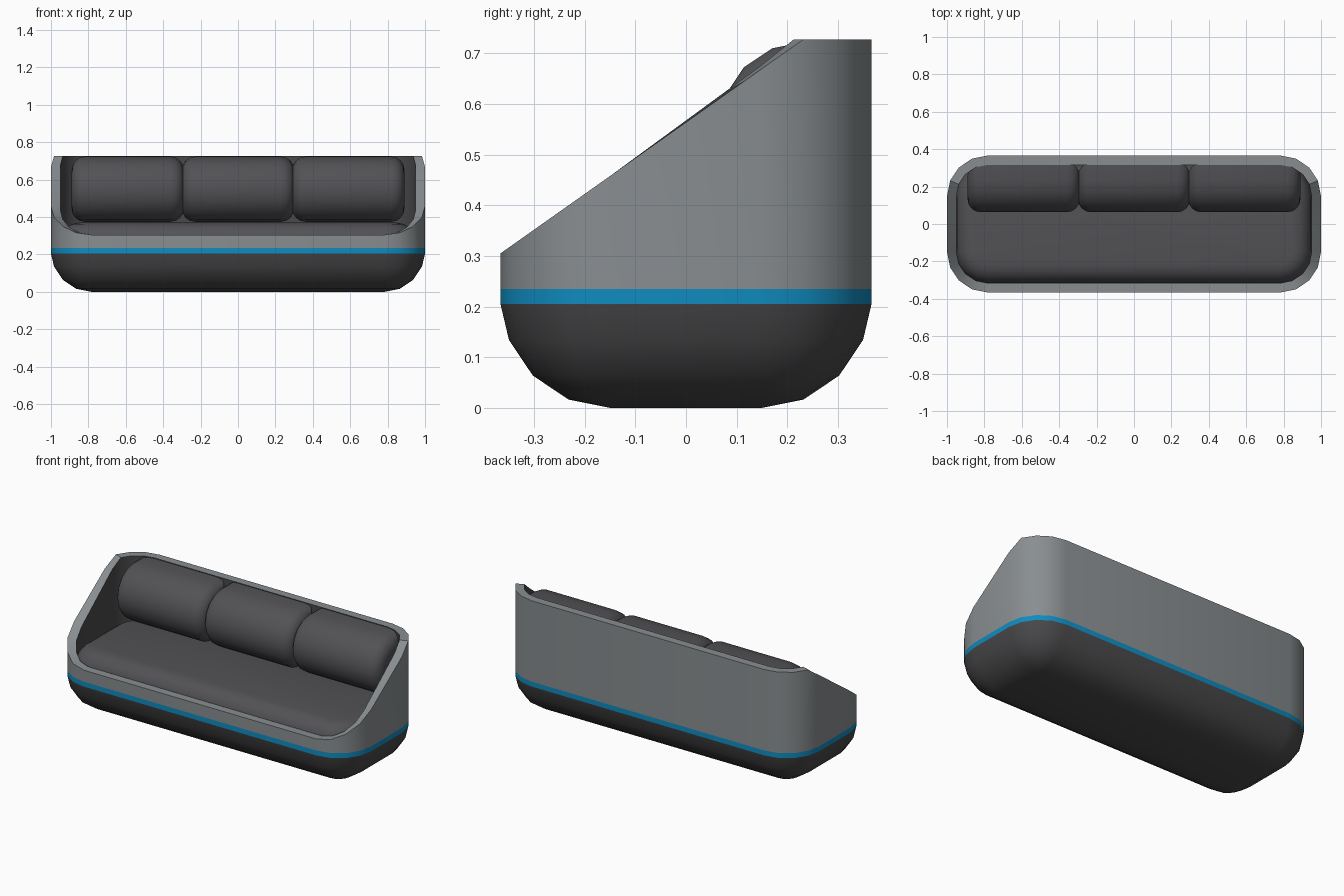
import bpy, bmesh, math

if "Cube" in bpy.data.objects:
    bpy.data.objects.remove(bpy.data.objects["Cube"])

def mat(name, rgb):
    m = bpy.data.materials.new(name)
    m.diffuse_color = (*rgb, 1)
    m.use_nodes = True
    m.node_tree.nodes["Principled BSDF"].inputs["Base Color"].default_value = m.diffuse_color
    return m

GREY = mat("grey shell", (0.25, 0.27, 0.28))
BLUE = mat("blue stripe", (0.005, 0.26, 0.52))
DARK = mat("dark base", (0.066, 0.066, 0.07))
FABRIC = mat("dark fabric", (0.085, 0.082, 0.09))

HX, HY, R, N = 1.0, 0.366, 0.218, 4
WALL, RIM_Z, FRONT_Z = 0.05, 0.727, 0.305

def outline(inset):
    """Rounded rectangle in plan, inset from the sofa's outer edge."""
    pts = []
    for q, (sx, sy) in enumerate([(1, 1), (-1, 1), (-1, -1), (1, -1)]):
        for k in range(N + 1):
            a = math.pi / 2 * (q + k / N)
            r = R - inset
            pts.append((sx * (HX - R) + r * math.cos(a), sy * (HY - R) + r * math.sin(a)))
    return pts

def flat_ring(inset, z):
    return [(x, y, z) for x, y in outline(inset)]

def rim_ring(inset):
    """Rim sloping up from the low front to the level back."""
    y0, y1 = -HY + inset, (HY - R) + (R - inset) * math.sin(math.pi / 8)
    return [(x, y, FRONT_Z + (RIM_Z - FRONT_Z) * min(1, (y - y0) / (y1 - y0)))
            for x, y in outline(inset)]

def loft(name, rings, bands, mats, caps=(True, True)):
    """Skin a list of rings; bands gives the material index of each band."""
    bm = bmesh.new()
    loops = [[bm.verts.new(p) for p in ring] for ring in rings]
    n = len(loops[0])
    for i, (a, b) in enumerate(zip(loops, loops[1:])):
        for k in range(n):
            f = bm.faces.new((a[k], a[(k + 1) % n], b[(k + 1) % n], b[k]))
            f.material_index = bands[i]
    if caps[0]:
        bm.faces.new(loops[0][::-1]).material_index = bands[0]
    if caps[1]:
        bm.faces.new(loops[-1]).material_index = bands[-1]
    bmesh.ops.remove_doubles(bm, verts=bm.verts, dist=1e-4)
    bmesh.ops.recalc_face_normals(bm, faces=bm.faces)
    me = bpy.data.meshes.new(name)
    bm.to_mesh(me)
    bm.free()
    for m in mats:
        me.materials.append(m)
    ob = bpy.data.objects.new(name, me)
    bpy.context.collection.objects.link(ob)
    bpy.ops.object.select_all(action='DESELECT')
    ob.select_set(True)
    bpy.context.view_layer.objects.active = ob
    bpy.ops.object.shade_smooth_by_angle(angle=math.radians(30))
    return ob

# rounded base tub
angles = [math.pi / 2 * k / N for k in range(N, 0, -1)]
base = [flat_ring(R * (1 - math.cos(a)), R * (1 - math.sin(a))) for a in angles]
base.append(flat_ring(0, 0.205))
loft("base", base, [0] * N, [DARK])

# stripe, sloped shell wall, rim and dark lining
shell = [flat_ring(0, 0.205), flat_ring(0, 0.235), rim_ring(0), rim_ring(WALL), flat_ring(WALL, 0.235)]
loft("shell", shell, [0, 1, 1, 2], [BLUE, GREY, DARK], (False, False))

# seat pad with softly rounded edge
seat = [flat_ring(WALL, 0.22)]
for k in range(N + 1):
    a = math.pi / 2 * k / N
    seat.append(flat_ring(WALL + 0.1 * (1 - math.cos(a)), 0.27 + 0.1 * math.sin(a)))
loft("seat", seat, [0] * (N + 1), [FABRIC])

# back cushions: half-round front, flat back, rounded ends
def cushion_section(x, inset):
    r, yc, zc, back = 0.174, 0.237, 0.549, 0.328
    pts = [(x, yc - (r - inset) * math.cos(t), zc + (r - inset) * math.sin(t))
           for t in (math.pi * (k / (2 * N) - 0.5) for k in range(2 * N + 1))]
    return pts + [(x, back - inset, zc + r - inset), (x, back - inset, zc - r + inset)]

END, HALF = 0.07, 0.3
for i, name in enumerate(("left", "middle", "right")):
    cx = (i - 1) * 0.59
    ends = [(HALF - END + END * math.sin(a), END * (1 - math.cos(a)))
            for a in (math.pi / 2 * k / N for k in range(N + 1))]
    rings = [cushion_section(cx - x, d) for x, d in reversed(ends)]
    rings += [cushion_section(cx + x, d) for x, d in ends]
    loft(name + "_cushion", rings, [0] * (len(rings) - 1), [FABRIC])
